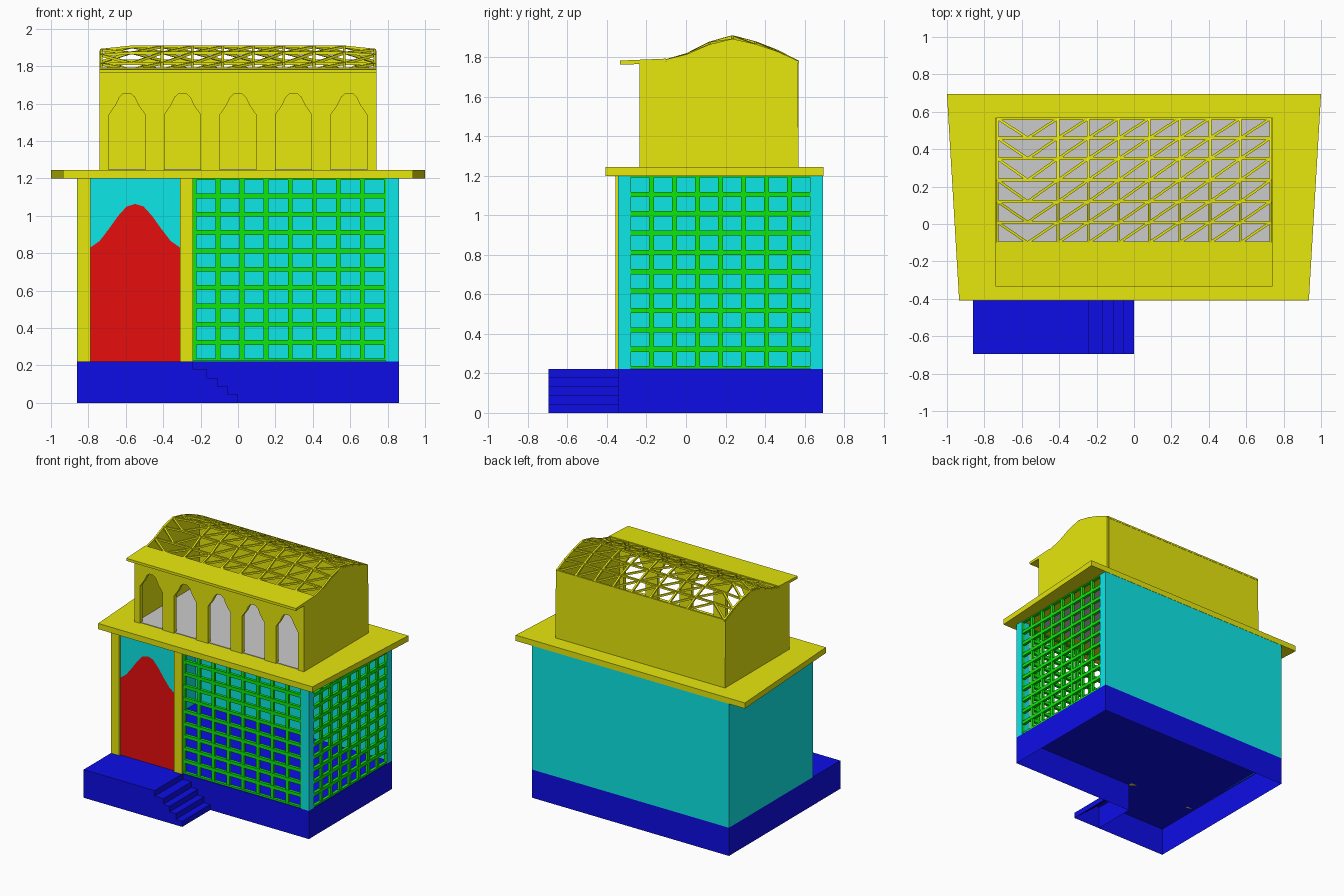
import bpy, bmesh
from mathutils import Vector, Matrix

if "Cube" in bpy.data.objects:
    bpy.data.objects.remove(bpy.data.objects["Cube"])

L = .004
COLOURS = {"yellow": (.8, .8, L, 1), "cyan": (L, .8, .8, 1), "blue": (L, L, .8, 1),
           "green": (L, .8, L, 1), "red": (.8, L, L, 1)}


def finish(name, bm, colour=None):
    bmesh.ops.recalc_face_normals(bm, faces=bm.faces)
    me = bpy.data.meshes.new(name)
    bm.to_mesh(me)
    bm.free()
    ob = bpy.data.objects.new(name, me)
    bpy.context.collection.objects.link(ob)
    if colour:
        mat = bpy.data.materials.get(colour) or bpy.data.materials.new(colour)
        mat.diffuse_color = COLOURS[colour]
        mat.use_nodes = True
        mat.node_tree.nodes["Principled BSDF"].inputs["Base Color"].default_value = mat.diffuse_color
        me.materials.append(mat)
    return ob


def prism(name, pts, axis, lo, hi, colour=None, open_bottom=False):
    """Outline in the plane across the axis, extruded from lo to hi."""
    place = {"x": lambda a, b, c: (c, a, b), "y": lambda a, b, c: (a, c, b),
             "z": lambda a, b, c: (a, b, c)}[axis]
    bm = bmesh.new()
    ends = [[bm.verts.new(place(a, b, c)) for a, b in pts] for c in (lo, hi)]
    for ring in ends:
        bm.faces.new(ring)
    n = len(pts)
    for i in range(n):
        j = (i + 1) % n
        bm.faces.new((ends[0][i], ends[0][j], ends[1][j], ends[1][i]))
    bmesh.ops.recalc_face_normals(bm, faces=bm.faces)
    if open_bottom:
        under = [f for f in bm.faces if all(v.co.z < 1e-4 for v in f.verts)]
        bmesh.ops.delete(bm, geom=under, context="FACES")
    return finish(name, bm, colour)


def boxes(name, items, colour=None):
    """Each item is x0, x1, y0, y1, z0, z1."""
    bm = bmesh.new()
    for x0, x1, y0, y1, z0, z1 in items:
        vs = bmesh.ops.create_cube(bm, size=1)["verts"]
        for v in vs:
            v.co = ((x0, x1)[v.co.x > 0], (y0, y1)[v.co.y > 0], (z0, z1)[v.co.z > 0])
    return finish(name, bm, colour)


# Base with porch, open underneath
prism("base", [(-.86, .693), (-.86, -.695), (-.24, -.695), (-.24, -.345), (.86, -.345), (.86, .693)],
      "z", 0, .222, "blue", True)

# Side steps
steps = [(-.24, 0), (-.24, .178)]
for x, z in [(-.165, .178), (-.11, .133), (-.055, .089), (0, .044)]:
    steps += [(x, z), (x, z - .0445 if z > .05 else 0)]
prism("steps", steps, "y", -.695, -.345, "blue", True)

# Lower walls and corner posts
boxes("lower_walls", [(-.86, -.845, -.354, .693, .222, 1.2), (-.845, .86, .678, .693, .222, 1.2)], "cyan")
boxes("corner_posts", [(.79, .86, -.345, -.28, .222, 1.2), (.845, .86, .63, .678, .222, 1.2)], "cyan")

# Entrance columns, arched door and the wall above it
boxes("entrance_columns", [(x, x + .07, -.356, -.315, .222, 1.2) for x in (-.859, -.31)], "yellow")
half = [(.24, .83), (.19, .865), (.14, .93), (.09, 1.0), (.045, 1.05)]
arch = [(-.55 - a, z) for a, z in half] + [(-.55, 1.063)] + [(-.55 + a, z) for a, z in half[::-1]]
prism("door", [(-.79, .222)] + arch + [(-.31, .222)], "y", -.34, -.325, "red")
prism("door_wall", arch + [(-.31, 1.2), (-.79, 1.2)], "y", -.34, -.325, "cyan")

# Green lattice screens
W = .013
rails = [(max(z - W, .224), min(z + W, 1.199)) for z in (.224 + i * .098 for i in range(11))]
xs = [-.235 + i * (.793 + .235) / 8 for i in range(9)]
ys = [-.292 + i * (.64 + .292) / 8 for i in range(9)]
boxes("front_lattice", [(-.24, .8, -.343, -.32, a, b) for a, b in rails]
      + [(x - W, x + W, -.341, -.322, .224, 1.199) for x in xs], "green")
boxes("side_lattice", [(.835, .858, -.29, .64, a, b) for a, b in rails]
      + [(.837, .856, y - W, y + W, .224, 1.199) for y in ys], "green")

# Overhanging slab and upper floor
prism("slab", [(-.935, -.408), (.935, -.408), (1, .695), (-1, .695)], "z", 1.2, 1.245, "yellow")
boxes("upper_floor", [(-.725, .725, -.225, .56, 1.196, 1.249)])

# Upper room front with five arches
outline = [(-.74, 1.245)]
curve = [(.097, 1.245), (.097, 1.54), (.062, 1.59), (.04, 1.635), (.018, 1.655)]
for c in (-.593, -.297, 0, .297, .593):
    outline += [(c - a, z) for a, z in curve] + [(c + a, z) for a, z in curve[::-1]]
outline += [(.74, 1.245), (.74, 1.775), (-.74, 1.775)]
prism("arcade", outline, "y", -.235, -.205, "yellow")

# Upper room sides and back
roof = [(-.1, 1.782), (.01, 1.81), (.12, 1.858), (.235, 1.886), (.35, 1.86), (.46, 1.823), (.565, 1.775)]
gable = [(.57, 1.245), (-.205, 1.245), (-.205, 1.775)] + [(y, z - .003) for y, z in roof]
for side, x in (("left", -.74), ("right", .725)):
    prism("gable_wall_" + side, gable, "x", x, x + .015, "yellow")
boxes("upper_back_wall", [(-.725, .725, .555, .57, 1.245, 1.775)], "yellow")

# Front canopy
prism("canopy", [(-.335, 1.763), (-.1, 1.768), (-.1, 1.793), (-.335, 1.783)], "x", -.74, .74, "yellow")


# Vaulted roof truss: a triangulated net of struts, lower at both ends
def node(i, j):
    y, z = roof[j]
    lift = 0 if i in (0, 9) else .17 * max(z - 1.785, 0)
    return Vector((-.731 + i * 1.462 / 9, y, z + lift))


links = []
for j in range(7):
    links += [((i, j), (i + 1, j)) for i in range(9)]
for j in range(6):
    links += [((i, j), (i, j + 1)) for i in range(10) if i != 1]
    links += [((i, j), (i + 1, j + 1)) for i in range(1, 9)]
    links.append(((1, j), (0, j + 1)))
bm = bmesh.new()
for a, b in links:
    p, q = node(*a), node(*b)
    d = q - p
    m = (Matrix.Translation((p + q) / 2) @ d.to_track_quat("Z", "Y").to_matrix().to_4x4()
         @ Matrix.Diagonal((.014, .014, d.length, 1)))
    bmesh.ops.create_cube(bm, size=1, matrix=m)
finish("roof_truss", bm, "yellow")
